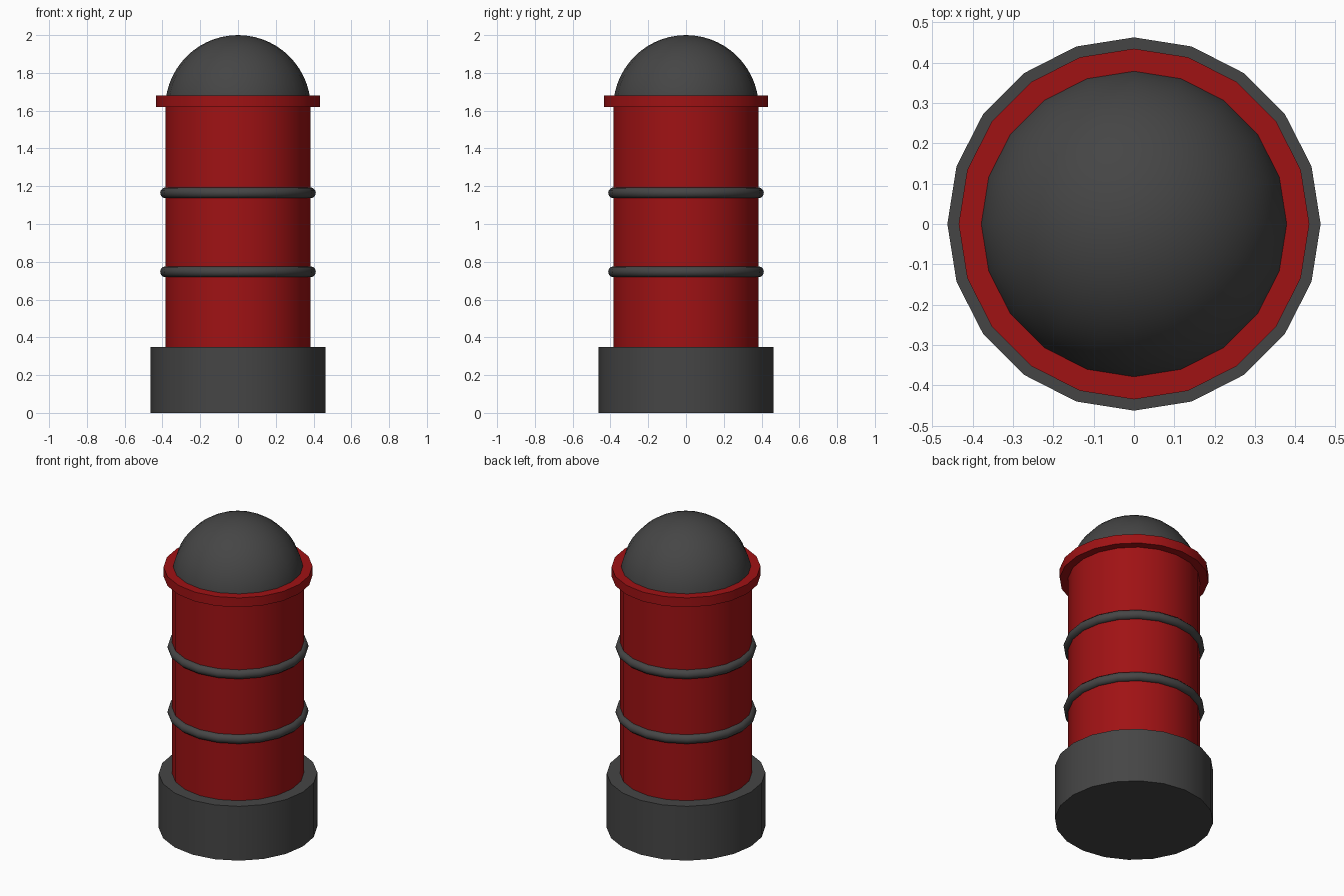
import bpy
from math import sin, cos, pi, radians

if "Cube" in bpy.data.objects:
    bpy.data.objects.remove(bpy.data.objects["Cube"])

SIDES = 20


def material(name, rgb):
    mat = bpy.data.materials.new(name)
    mat.diffuse_color = (*rgb, 1)
    mat.use_nodes = True
    mat.node_tree.nodes["Principled BSDF"].inputs["Base Color"].default_value = mat.diffuse_color
    return mat


RED = material("red_paint", (0.35, 0.006, 0.007))
DARK = material("dark_grey", (0.06, 0.06, 0.06))


def finish(name, mat):
    obj = bpy.context.object
    obj.name = name
    obj.data.materials.append(mat)
    bpy.ops.object.shade_smooth_by_angle(angle=radians(35))
    return obj


def drum(name, radius, z0, z1, mat):
    bpy.ops.mesh.primitive_cylinder_add(vertices=SIDES, radius=radius, depth=z1 - z0,
                                        location=(0, 0, (z0 + z1) / 2))
    return finish(name, mat)


# Base, post and top collar
drum("base", 0.463, 0.0, 0.35, DARK)
drum("post", 0.385, 0.35, 1.67, RED)
drum("collar", 0.435, 1.62, 1.68, RED)

# Raised bands round the post
for name, z in (("lower_band", 0.747), ("upper_band", 1.165)):
    bpy.ops.mesh.primitive_torus_add(major_segments=SIDES, minor_segments=12,
                                     major_radius=0.383, minor_radius=0.029,
                                     location=(0, 0, z))
    finish(name, DARK)

# Dome cap: quarter-circle profile turned round the axis
R, CENTRE, STEPS = 0.385, 1.615, 14
verts = [(R * cos(a) * cos(t), R * cos(a) * sin(t), CENTRE + R * sin(a))
         for a in (i * pi / 2 / STEPS for i in range(STEPS))
         for t in (2 * pi * j / SIDES for j in range(SIDES))]
verts.append((0, 0, CENTRE + R))
faces = [(i * SIDES + j, i * SIDES + (j + 1) % SIDES,
          (i + 1) * SIDES + (j + 1) % SIDES, (i + 1) * SIDES + j)
         for i in range(STEPS - 1) for j in range(SIDES)]
last = (STEPS - 1) * SIDES
faces += [(last + j, last + (j + 1) % SIDES, STEPS * SIDES) for j in range(SIDES)]
faces.append(tuple(reversed(range(SIDES))))
mesh = bpy.data.meshes.new("dome")
mesh.from_pydata(verts, [], faces)
dome = bpy.data.objects.new("dome", mesh)
bpy.context.collection.objects.link(dome)
bpy.ops.object.select_all(action="DESELECT")
bpy.context.view_layer.objects.active = dome
dome.select_set(True)
finish("dome", DARK)
